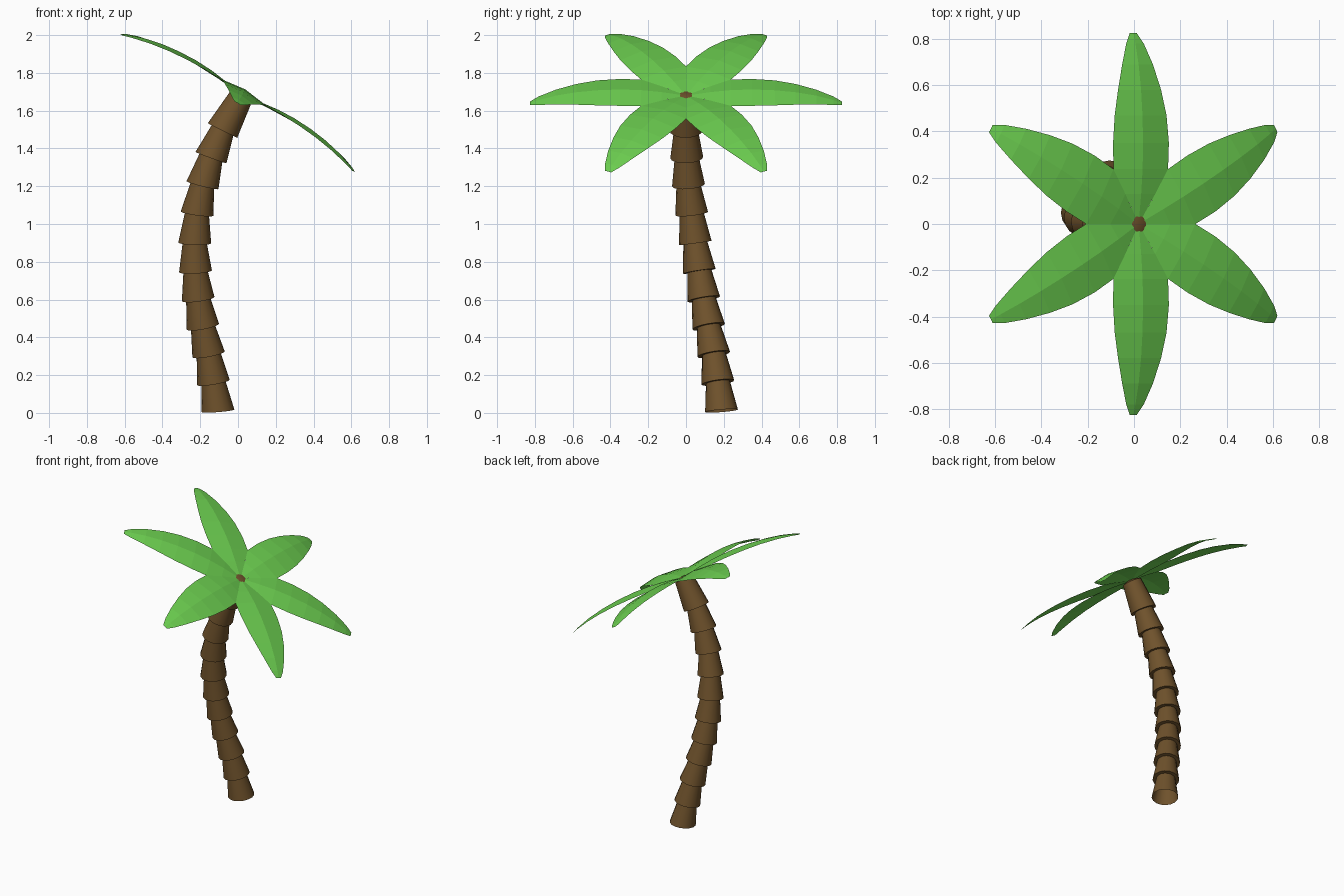
import bpy, bmesh, math
from mathutils import Vector, Matrix

if "Cube" in bpy.data.objects:
    bpy.data.objects.remove(bpy.data.objects["Cube"])


def material(name, color):
    m = bpy.data.materials.new(name)
    m.diffuse_color = (*color, 1)
    m.use_nodes = True
    m.node_tree.nodes["Principled BSDF"].inputs["Base Color"].default_value = m.diffuse_color
    return m


def add_object(name, bm, mat):
    me = bpy.data.meshes.new(name)
    bm.to_mesh(me)
    bm.free()
    me.materials.append(mat)
    ob = bpy.data.objects.new(name, me)
    bpy.context.collection.objects.link(ob)
    return ob


bark = material("bark", (0.16, 0.085, 0.025))
green = material("leaf_green", (0.15, 0.62, 0.08))

TILT = math.radians(30.5)
CROWN = Vector((0.022, 0, 1.683))
UP = Vector((math.sin(TILT), 0, math.cos(TILT)))
SIDES = 16

# trunk: centres of the flared segment bottoms, then the crown end
path = [Vector(p) for p in (
    (-0.106, 0.188, 0.011), (-0.130, 0.169, 0.161), (-0.156, 0.147, 0.310),
    (-0.186, 0.120, 0.457), (-0.211, 0.094, 0.603), (-0.225, 0.071, 0.750),
    (-0.229, 0.049, 0.900), (-0.217, 0.030, 1.055), (-0.188, 0.013, 1.206),
    (-0.143, 0.004, 1.352), (-0.082, 0.000, 1.495))]
path.append(CROWN - UP * 0.012)

bm = bmesh.new()


def ring(centre, axis, radius):
    q = Vector((0, 0, 1)).rotation_difference(axis.normalized())
    verts = []
    for k in range(SIDES):
        a = 2 * math.pi * k / SIDES
        verts.append(bm.verts.new(centre + q @ Vector((radius * math.cos(a), radius * math.sin(a), 0))))
    return verts


def bridge(a, b):
    for k in range(SIDES):
        j = (k + 1) % SIDES
        bm.faces.new((a[k], a[j], b[j], b[k]))


last = None
for i in range(len(path) - 1):
    axis = path[i + 1] - path[i - 1] if i else Vector((-0.08, -0.08, 1))
    end_axis = path[i + 2] - path[i] if i + 2 < len(path) else UP
    low = ring(path[i], axis, 0.087)
    high = ring(path[i + 1], end_axis, 0.064)
    if last:
        bridge(last, low)
    bridge(low, high)
    last = high
# small bark tip showing between the leaves
tip = ring(CROWN + UP * 0.001, UP, 0.034)
bridge(last, tip)
bm.faces.new(tip)
trunk = add_object("trunk", bm, bark)
bpy.context.view_layer.objects.active = trunk
trunk.select_set(True)
bpy.ops.object.shade_smooth_by_angle(angle=math.radians(30))
trunk.select_set(False)

# leaf stations: distance, half width, edge height, midrib rise
leaf = ((0.03, 0.0173, 0.0, 0.001), (0.13, 0.075, 0.010, 0.008),
        (0.237, 0.137, 0.014, 0.016), (0.35, 0.140, 0.016, 0.018),
        (0.47, 0.130, 0.013, 0.016), (0.58, 0.108, 0.004, 0.013),
        (0.69, 0.077, -0.013, 0.009), (0.78, 0.044, -0.035, 0.004),
        (0.825, 0.018, -0.050, 0.001))
frame = Matrix.Translation(CROWN) @ Matrix.Rotation(TILT, 4, 'Y')

for n in range(6):
    bm = bmesh.new()
    rows = [[bm.verts.new(p) for p in ((d, -w, h), (d, 0, h + r), (d, w, h))]
            for d, w, h, r in leaf]
    for a, b in zip(rows, rows[1:]):
        for k in (0, 1):
            bm.faces.new((a[k], b[k], b[k + 1], a[k + 1]))
    bm.transform(frame @ Matrix.Rotation(math.radians(30 + 60 * n), 4, 'Z'))
    add_object(f"leaf_{n + 1}", bm, green)
